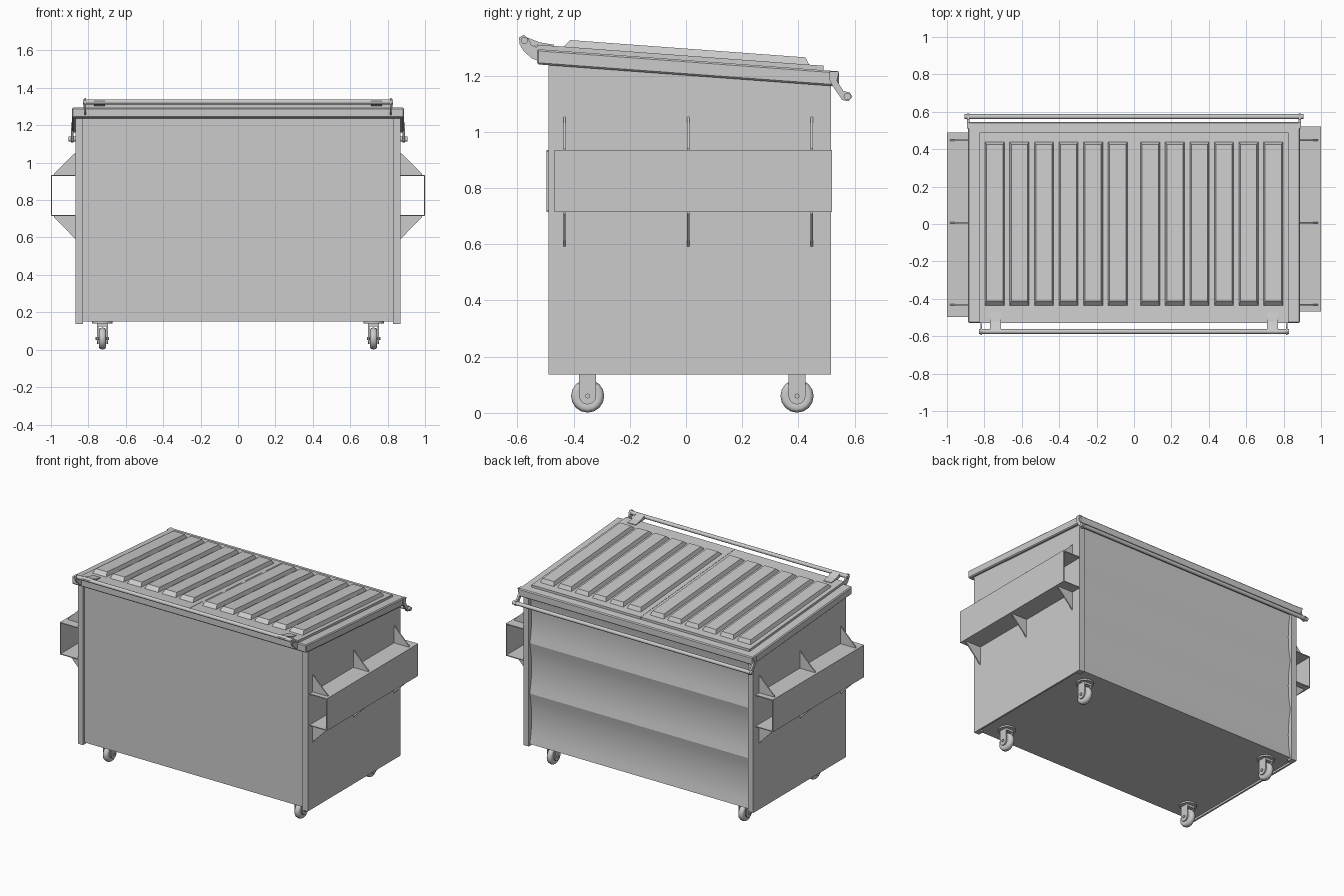
import bpy, bmesh, math
from mathutils import Matrix

if "Cube" in bpy.data.objects:
    bpy.data.objects.remove(bpy.data.objects["Cube"])


def finish(name, bm, smooth=None):
    bmesh.ops.recalc_face_normals(bm, faces=bm.faces)
    me = bpy.data.meshes.new(name)
    bm.to_mesh(me)
    bm.free()
    ob = bpy.data.objects.new(name, me)
    bpy.context.collection.objects.link(ob)
    if smooth:
        bpy.ops.object.select_all(action='DESELECT')
        ob.select_set(True)
        bpy.context.view_layer.objects.active = ob
        bpy.ops.object.shade_smooth_by_angle(angle=math.radians(smooth))
    return ob


def add_prism(bm, pts, x0, x1):
    """Extrude a (y, z) profile from x0 to x1."""
    vs = [bm.verts.new((x0, y, z)) for y, z in pts]
    f = bm.faces.new(vs)
    r = bmesh.ops.extrude_face_region(bm, geom=[f])
    new = [v for v in r['geom'] if isinstance(v, bmesh.types.BMVert)]
    bmesh.ops.translate(bm, verts=new, vec=(x1 - x0, 0, 0))


def prism(name, pts, x0, x1, smooth=None):
    bm = bmesh.new()
    add_prism(bm, pts, x0, x1)
    return finish(name, bm, smooth)


def rect(y0, y1, z0, z1):
    return [(y0, z0), (y1, z0), (y1, z1), (y0, z1)]


def top(y, off=0.0):
    """Height of the sloping lid surface."""
    return 1.31 - 0.0735 * (y + 0.53) + off


def slope(y0, y1, lo, hi):
    return [(y0, top(y0, lo)), (y1, top(y1, lo)), (y1, top(y1, hi)), (y0, top(y0, hi))]


def wall(y0, y1, z0):
    return [(y0, z0), (y1, z0), (y1, top(y1, -0.05)), (y0, top(y0, -0.05))]


def rod(name, x0, x1, y, z, r, seg=12):
    pts = [(y + r * math.cos(2 * math.pi * i / seg), z + r * math.sin(2 * math.pi * i / seg))
           for i in range(seg)]
    return prism(name, pts, x0, x1, 35)


# Bin body: flat front, three shallow curved panels at the back
profile = [(-0.475, top(-0.475, -0.04)), (-0.475, 0.15)]
SEG = 8
for p in range(3):
    z0 = 0.15 + p * 0.345
    for i in range(SEG + (p == 2)):
        t = i / SEG
        profile.append((0.503 - 0.02 * 4 * t * (1 - t), z0 + 0.345 * t))
prism("bin_body", profile, -0.86, 0.86, 18)

# Side sheets with folded corner posts
for s, side in ((-1, "left"), (1, "right")):
    prism(f"{side}_side_sheet", wall(-0.488, 0.513, 0.137), s * 0.858, s * 0.87)
    prism(f"{side}_front_post", wall(-0.49, -0.45, 0.137), s * 0.83, s * 0.869)
    prism(f"{side}_back_post", wall(0.475, 0.515, 0.137), s * 0.83, s * 0.869)

# Sloping top rim
rim = prism("top_rim", slope(-0.53, 0.545, -0.07, -0.016), -0.887, 0.887)
bev = rim.modifiers.new("bevel", 'BEVEL')
bev.width = 0.006
bev.segments = 1

# Two lids with raised ribs
for s, side in ((-1, "left"), (1, "right")):
    prism(f"{side}_lid", slope(-0.53, 0.49, -0.018, 0), s * 0.001, s * 0.825)
    bm = bmesh.new()
    for k in range(6):
        cx = s * (0.087 + 0.1315 * k)
        base = [(cx - 0.053, -0.44), (cx + 0.053, -0.44), (cx + 0.053, 0.44), (cx - 0.053, 0.44)]
        crown = [(cx - 0.043, -0.412), (cx + 0.043, -0.412), (cx + 0.043, 0.425), (cx - 0.043, 0.425)]
        lo = [bm.verts.new((x, y, top(y, -0.004))) for x, y in base]
        hi = [bm.verts.new((x, y, top(y, 0.025))) for x, y in crown]
        bm.faces.new(lo)
        bm.faces.new(hi)
        for i in range(4):
            j = (i + 1) % 4
            bm.faces.new((lo[i], lo[j], hi[j], hi[i]))
    finish(f"{side}_lid_ribs", bm)

# Front and back rods with their brackets
rod("front_rod", -0.828, 0.828, -0.575, 1.325, 0.013)
rod("back_rod", -0.906, 0.906, 0.574, 1.126, 0.013)
front_arm = [(-0.592, 1.312), (-0.594, 1.335), (-0.577, 1.345), (-0.56, 1.33), (-0.55, 1.308),
             (-0.52, 1.297), (-0.52, 1.25), (-0.55, 1.262), (-0.578, 1.288)]
back_arm = [(0.51, 1.215), (0.545, 1.215), (0.537, 1.182), (0.56, 1.145), (0.582, 1.14),
            (0.592, 1.125), (0.578, 1.109), (0.556, 1.113), (0.522, 1.162), (0.51, 1.185)]
for s, side in ((-1, "left"), (1, "right")):
    prism(f"{side}_front_rod_bracket", front_arm, s * 0.812, s * 0.822)
    prism(f"{side}_back_rod_bracket", back_arm, s * 0.879, s * 0.893)
    prism(f"{side}_front_rod_tab", [(-0.58, 1.312), (-0.47, 1.292), (-0.47, 1.31), (-0.52, 1.318),
                                    (-0.572, 1.338), (-0.588, 1.33)], s * 0.71, s * 0.77)

# Fork pockets: open channels with triangular gussets
for s, side, y0, y1 in ((-1, "left", -0.497, 0.49), (1, "right", -0.468, 0.52)):
    bm = bmesh.new()
    add_prism(bm, rect(y0, y1, 0.929, 0.935), s * 0.868, s * 1.0)
    add_prism(bm, rect(y0, y1, 0.715, 0.721), s * 0.868, s * 1.0)
    add_prism(bm, rect(y0, y1, 0.721, 0.929), s * 0.994, s * 1.0)
    finish(f"{side}_fork_pocket", bm)
    bm = bmesh.new()
    for y in (-0.432, 0.008, 0.447):
        for za, zb in ((0.934, 1.055), (0.716, 0.59)):
            tri = [(0.868, za), (0.983, za), (0.983, za + (zb - za) * 0.06), (0.868, zb)]
            a = [bm.verts.new((s * x, y - 0.004, z)) for x, z in tri]
            b = [bm.verts.new((s * x, y + 0.004, z)) for x, z in tri]
            bm.faces.new(a)
            bm.faces.new(b)
            for i in range(4):
                j = (i + 1) % 4
                bm.faces.new((a[i], a[j], b[j], b[i]))
    finish(f"{side}_pocket_gussets", bm)

# Casters: mounting plate, rounded fork cheeks, tyre and axle
for s, side in ((-1, "left"), (1, "right")):
    for cy, end in ((-0.35, "front"), (0.395, "back")):
        cx, n = s * 0.725, f"{side}_{end}_caster"
        bm = bmesh.new()
        bmesh.ops.create_cone(bm, cap_ends=True, segments=16, radius1=0.055, radius2=0.055,
                              depth=0.012, matrix=Matrix.Translation((cx, cy, 0.146)))
        cheek = [(cy + 0.03, 0.145), (cy - 0.03, 0.145)] + [
            (cy - 0.03 * math.cos(math.pi * i / 8), 0.06 - 0.03 * math.sin(math.pi * i / 8))
            for i in range(9)]
        for t in (-1, 1):
            add_prism(bm, cheek, cx + t * 0.022, cx + t * 0.03)
        add_prism(bm, rect(cy - 0.03, cy + 0.03, 0.125, 0.145), cx - 0.03, cx + 0.03)
        finish(n + "_fork", bm, 30)
        # tyre turned from a rounded section
        bm = bmesh.new()
        sec = [(-0.017, 0.0), (-0.017, 0.036), (-0.019, 0.046), (-0.014, 0.055), (0.0, 0.059),
               (0.014, 0.055), (0.019, 0.046), (0.017, 0.036), (0.017, 0.0)]
        vs = [bm.verts.new((cx + x, cy, 0.06 + r)) for x, r in sec]
        es = [bm.edges.new(e) for e in zip(vs, vs[1:])]
        bmesh.ops.spin(bm, geom=vs + es, cent=(cx, cy, 0.06), axis=(1, 0, 0),
                       angle=2 * math.pi, steps=16)
        bmesh.ops.remove_doubles(bm, verts=bm.verts, dist=0.0005)
        finish(n + "_wheel", bm, 50)
        rod(n + "_axle", cx - 0.036, cx + 0.036, cy, 0.06, 0.009, 8)
